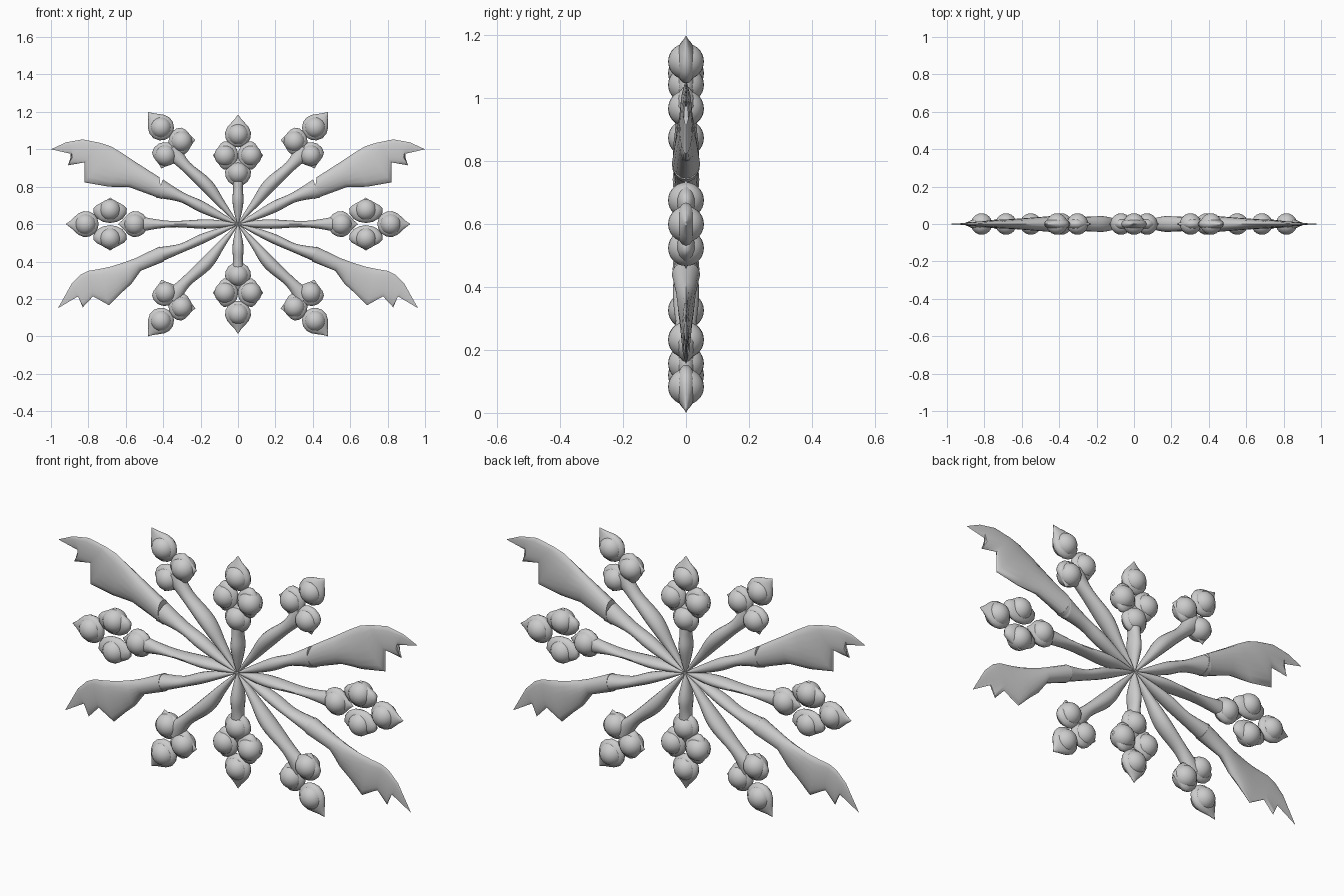
import bpy, bmesh
from math import sin, cos, pi, radians
from mathutils import Vector

if "Cube" in bpy.data.objects:
    bpy.data.objects.remove(bpy.data.objects["Cube"])

grey = bpy.data.materials.new("soft grey")
grey.use_nodes = True
colour = (0.6, 0.6, 0.6, 1)
grey.diffuse_color = colour
grey.node_tree.nodes["Principled BSDF"].inputs["Base Color"].default_value = colour

MID = 0.6   # height of the hub
SIDES = 16


def finish(name, bm, angle):
    bmesh.ops.remove_doubles(bm, verts=bm.verts, dist=0.0002)
    bmesh.ops.recalc_face_normals(bm, faces=bm.faces)
    mesh = bpy.data.meshes.new(name)
    bm.to_mesh(mesh)
    bm.free()
    mesh.materials.append(grey)
    obj = bpy.data.objects.new(name, mesh)
    bpy.context.collection.objects.link(obj)
    bpy.ops.object.select_all(action='DESELECT')
    obj.select_set(True)
    bpy.context.view_layer.objects.active = obj
    bpy.ops.object.shade_smooth_by_angle(angle=radians(angle))


def loft(name, sections, sx=1, sz=1, angle=40):
    """Skin elliptical sections, each a chord a-b in the front plane plus a half depth."""
    bm = bmesh.new()
    rings = []
    for a, b, depth in sections:
        c, h = (a + b) / 2, (a - b) / 2
        ring = []
        for k in range(SIDES):
            t = 2 * pi * k / SIDES
            p = c + h * cos(t)
            ring.append(bm.verts.new((sx * p.x, depth * sin(t), MID + sz * (p.y - MID))))
        rings.append(ring)
    for r, s in zip(rings, rings[1:]):
        for k in range(SIDES):
            n = (k + 1) % SIDES
            bm.faces.new((r[k], r[n], s[n], s[k]))
    bm.faces.new(rings[0])
    bm.faces.new(rings[-1])
    finish(name, bm, angle)


def smooth_path(pts, steps=5):
    """Catmull-Rom resampling of (x, z, width, depth) points."""
    p = [Vector(q) for q in [pts[0]] + pts + [pts[-1]]]
    out = []
    for a, b, c, d in zip(p, p[1:], p[2:], p[3:]):
        for i in range(steps):
            t = i / steps
            out.append(0.5 * (2 * b + (c - a) * t + (2 * a - 5 * b + 4 * c - d) * t * t
                              + (3 * b - a - 3 * c + d) * t ** 3))
    return out + [p[-1]]


def stem(name, pts, sx=1, sz=1):
    path = smooth_path(pts)
    sections = []
    for i, q in enumerate(path):
        tangent = path[min(i + 1, len(path) - 1)] - path[max(i - 1, 0)]
        side = Vector((-tangent[1], tangent[0])).normalized() * q[2]
        c = Vector((q[0], q[1]))
        sections.append((c + side, c - side, q[3]))
    loft(name, sections, sx, sz)


# along the pod axis, half width
POD = [(-.07, 0), (-.064, .028), (-.048, .051), (-.02, .067), (.01, .069),
       (.038, .057), (.06, .038), (.08, .019), (.095, .008), (.106, 0)]


def pod(name, x, z, direction, tip=1.0, wide=1.0, sx=1, sz=1):
    """Onion-shaped cushion with a berry set through it."""
    d = Vector(direction).normalized()
    side = Vector((-d.y, d.x))
    c = Vector((x, z))
    sections = []
    for along, w in POD:
        m = c + d * along * (tip if along > 0 else 1)
        sections.append((m + side * w * wide, m - side * w * wide, w * 0.48))
    loft(name + "_pod", sections, sx, sz, 60)
    bm = bmesh.new()
    bmesh.ops.create_uvsphere(bm, u_segments=24, v_segments=14, radius=0.057)
    for v in bm.verts:
        v.co += Vector((sx * x, 0, MID + sz * (z - MID)))
    finish(name + "_berry", bm, 60)


def leaf(name, pairs, tip, sx):
    """Jagged leaf, thick at the base and knife thin at the tip."""
    x0 = pairs[0][0]
    sections = []
    for ax, az, bx, bz in pairs:
        thin = max(0, 1 - (ax - x0) / (tip[0] - x0))
        sections.append((Vector((ax, az)), Vector((bx, bz)), 0.003 + 0.042 * thin ** 1.4))
    sections.append((Vector(tip), Vector(tip), 0))
    loft(name, sections, sx, 1, 35)


UPPER_LEAF = [(.42, .85, .405, .733), (.545, .93, .58, .797), (.62, .98, .69, .80),
              (.68, 1.016, .82, .823), (.74, 1.035, .82, .93), (.83, 1.053, .91, .914),
              (.92, 1.037, .88, .973)]
LOWER_LEAF = [(.42, .48, .395, .40), (.55, .417, .52, .35), (.61, .395, .57, .28),
              (.675, .374, .626, .23), (.74, .36, .69, .166), (.80, .35, .775, .214),
              (.84, .33, .83, .155), (.89, .28, .855, .214)]
HUB = (0, MID, .003, .008)

for sx, lr in ((1, "left"), (-1, "right")):
    # jagged leaves and their stems
    leaf(f"upper_{lr}_leaf", UPPER_LEAF, (1.0, 1.0), sx)
    stem(f"upper_{lr}_leaf_stem", [HUB, (.1, .645, .02, .025), (.2, .695, .03, .036),
                                   (.3, .743, .027, .036), (.42, .79, .052, .044)], sx)
    leaf(f"lower_{lr}_leaf", LOWER_LEAF, (.963, .15), sx)
    stem(f"lower_{lr}_leaf_stem", [HUB, (.1, .56, .018, .025), (.2, .518, .026, .036),
                                   (.3, .473, .024, .036), (.41, .44, .038, .044)], sx)

    # side cluster of four pods
    stem(f"{lr}_side_stem", [HUB, (.08, MID, .018, .025), (.18, MID, .025, .04),
                             (.36, MID, .017, .034), (.52, MID, .04, .03)], sx)
    pod(f"{lr}_side_inner", .552, MID, (1, 0), .85, 1, sx)
    pod(f"{lr}_side_outer", .815, MID, (1, 0), 1, 1, sx)
    for sz, ud in ((1, "upper"), (-1, "lower")):
        pod(f"{lr}_side_{ud}", .684, MID + .076, (0, 1), .62, 1.3, sx, sz)

        # diagonal cluster of three pods
        name = f"{ud}_{lr}_diagonal"
        stem(name + "_stem", [HUB, (.09, .71, .022, .026), (.17, .81, .036, .042),
                              (.28, .91, .03, .034), (.36, 1.0, .05, .03)], sx, sz)
        pod(name + "_tip", .412, 1.117, (.65, .77), 1.03, 1, sx, sz)
        pod(name + "_inner", .302, 1.043, (-1, .1), .7, 1.05, sx, sz)
        pod(name + "_outer", .388, .968, (.3, -1), .7, 1.05, sx, sz)

# upright clusters above and below the hub
for sz, ud in ((1, "top"), (-1, "bottom")):
    stem(f"{ud}_stem", [HUB, (0, .66, .02, .026), (0, .73, .03, .042),
                        (0, .80, .026, .036), (0, .88, .04, .03)], 1, sz)
    pod(f"{ud}_inner", 0, .874, (0, 1), .85, 1, 1, sz)
    pod(f"{ud}_tip", 0, 1.08, (0, 1), 1, 1, 1, sz)
    for sx, lr in ((1, "left"), (-1, "right")):
        pod(f"{ud}_{lr}", .069, .967, (1, 0), .62, 1.1, sx, sz)
